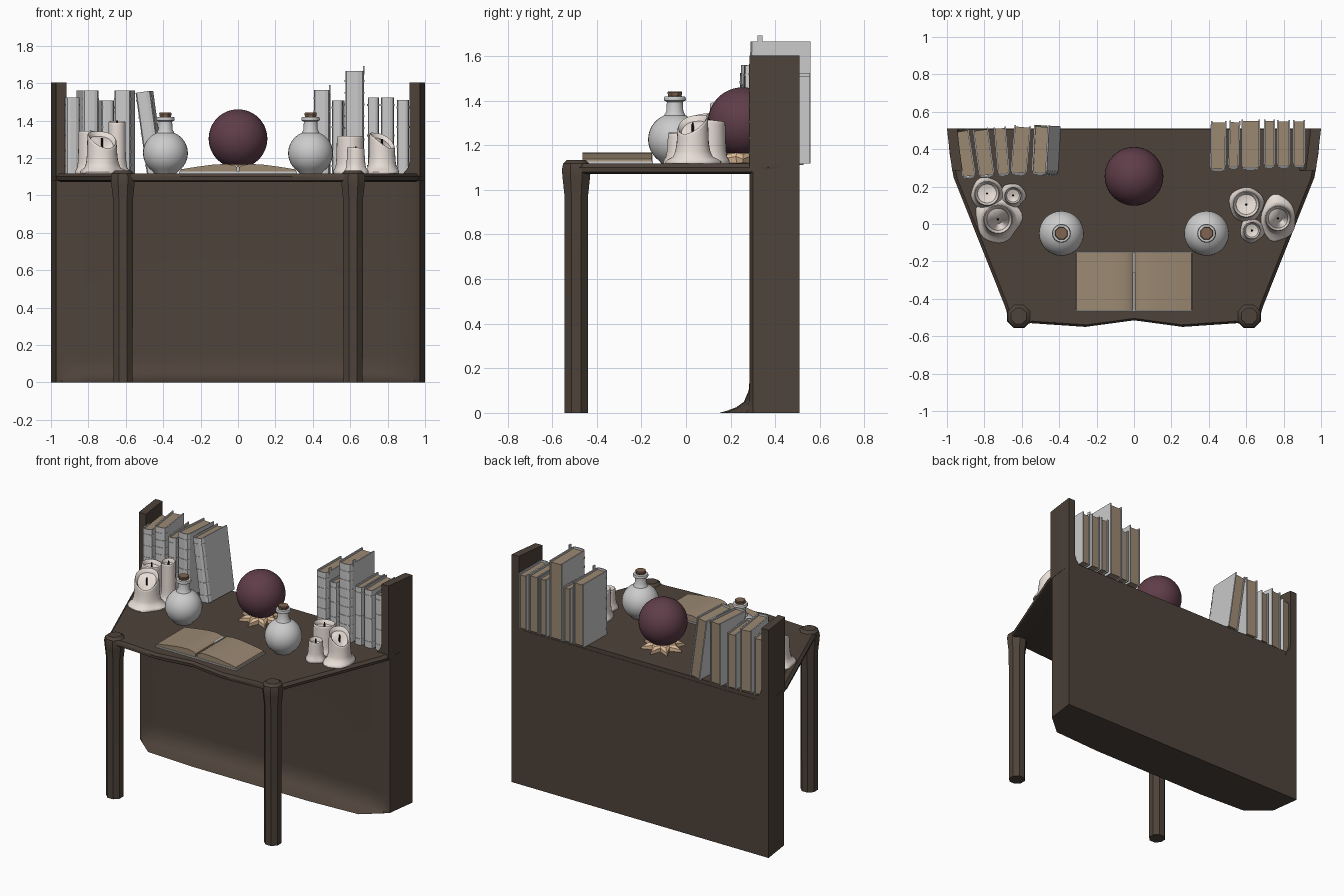
import bpy, bmesh, math
from math import sin, cos, pi, radians
from mathutils import Matrix, Vector

if "Cube" in bpy.data.objects:
    bpy.data.objects.remove(bpy.data.objects["Cube"])

TOP = 1.118  # height of the desk surface


def material(name, rgb):
    m = bpy.data.materials.new(name)
    m.diffuse_color = (*rgb, 1)
    m.use_nodes = True
    m.node_tree.nodes["Principled BSDF"].inputs["Base Color"].default_value = m.diffuse_color
    return m


WOOD = material("dark_wood", (0.075, 0.055, 0.042))
PLUM = material("plum_glass", (0.115, 0.047, 0.065))
PAPER = material("paper", (0.33, 0.25, 0.17))
WAX = material("wax", (0.80, 0.72, 0.67))
CORK = material("cork", (0.22, 0.13, 0.08))
GOLD = material("pale_gold", (0.75, 0.52, 0.32))
BLACK = material("wick_black", (0.01, 0.01, 0.01))


def finish(name, bm, mat=None, smooth=None, matrix=None):
    bmesh.ops.recalc_face_normals(bm, faces=bm.faces)
    if matrix:
        bm.transform(matrix)
    me = bpy.data.meshes.new(name)
    bm.to_mesh(me)
    bm.free()
    if smooth:
        me.shade_smooth()
        me.set_sharp_from_angle(angle=radians(smooth))
    ob = bpy.data.objects.new(name, me)
    bpy.context.collection.objects.link(ob)
    if mat:
        me.materials.append(mat)
    return ob


def add_loft(bm, rings):
    """Skin closed rings of equal length and cap both ends."""
    vs = [[bm.verts.new(p) for p in r] for r in rings]
    n = len(vs[0])
    for a, b in zip(vs, vs[1:]):
        for i in range(n):
            bm.faces.new((a[i], a[(i + 1) % n], b[(i + 1) % n], b[i]))
    bm.faces.new(vs[0][::-1])
    bm.faces.new(vs[-1])


def loft(name, rings, mat=None, smooth=None, matrix=None):
    bm = bmesh.new()
    add_loft(bm, rings)
    return finish(name, bm, mat, smooth, matrix)


def add_box(bm, x0, x1, y0, y1, z0, z1):
    c = [(x0, y0), (x1, y0), (x1, y1), (x0, y1)]
    add_loft(bm, [[(x, y, z) for x, y in c] for z in (z0, z1)])


def lathe(name, profile, pos, n, mat=None, smooth=40, turn=0):
    rings = [[(r * cos(2 * pi * i / n + turn), r * sin(2 * pi * i / n + turn), z)
              for i in range(n)] for r, z in profile]
    return loft(name, rings, mat, smooth, Matrix.Translation(pos))


def mirrored(half):
    """Complete a half outline (right side, back to front) across x = 0."""
    return half + [(-x, y) for x, y in reversed(half) if x > 0]


# Desk top: notched front edge, bevelled rim
outline = mirrored([(0.998, 0.508), (0.985, 0.37), (0.965, 0.25), (0.69, -0.44), (0.675, -0.49),
                    (0.61, -0.55), (0.555, -0.53), (0.26, -0.55), (0, -0.515)])
levels = [(0.97, 1.072), (0.995, 1.08), (1, 1.10), (0.98, TOP)]
loft("desk_top", [[(x * s, y * s if y < 0.4 else y, z) for x, y in outline]
                  for s, z in levels], WOOD, 30)

# Back panel: solid, with its foot flaring forward
rings = []
for z, f in [(0, 0.135), (0.01, 0.10), (0.025, 0.06), (0.05, 0.025), (0.10, 0.004),
             (0.15, 0), (1.09, 0)]:
    rings.append([(x, y, z) for x, y in mirrored(
        [(1, 0.51), (0.985, 0.40), (0.972, 0.30), (0.94, 0.285 - 0.1 * f), (0.82, 0.285 - 0.85 * f),
         (0.45, 0.285 - f), (0, 0.285 - f)])])
loft("back_panel", rings, WOOD, 35)

# Side walls and front legs
for s, side in ((-1, "left"), (1, "right")):
    wall = [(1, 1.08), (1, 1.603), (0.945, 1.603), (0.945, 1.18), (0.935, 1.145), (0.905, 1.11), (0.905, 1.08)]
    loft(side + "_side_wall", [[(s * (x - d), y, z) for x, z in wall]
                               for y, d in ((0.285, 0.028), (0.39, 0.014), (0.51, 0))], WOOD)
    lathe(side + "_front_leg", [(0.056, 0), (0.058, 0.98), (0.066, 1.05), (0.07, 1.09),
                                (0.064, 1.118), (0.045, 1.134)],
          (s * 0.615, -0.492, 0), 8, WOOD, 30, pi / 8)

# Orb and its leafed stand
bm = bmesh.new()
bmesh.ops.create_uvsphere(bm, u_segments=40, v_segments=24, radius=0.157)
finish("orb", bm, PLUM, 60, Matrix.Translation((0, 0.255, 1.303)))
star = []
for tip, valley, zt, zv in [(0.12, 0.07, 1.117, 1.117), (0.148, 0.075, 1.122, 1.12),
                            (0.135, 0.08, 1.138, 1.15), (0.095, 0.075, 1.16, 1.165),
                            (0.06, 0.06, 1.17, 1.17)]:
    star.append([((valley if i % 2 else tip) * cos(pi * i / 8),
                  0.255 + (valley if i % 2 else tip) * sin(pi * i / 8),
                  zv if i % 2 else zt) for i in range(16)])
loft("orb_stand", star, GOLD)

# Round flasks with corks
flask = [(0.06, TOP)]
for k in range(1, 15):
    a = radians(-62 + k * 9.2)
    flask.append((0.12 * cos(a), 1.226 + 0.118 * sin(a)))
flask += [(0.045, 1.34), (0.038, 1.352), (0.036, 1.395), (0.048, 1.40), (0.05, 1.408), (0.046, 1.418), (0.03, 1.42)]
for s, side in ((-1, "left"), (1, "right")):
    lathe(side + "_flask", flask, (s * 0.388, -0.05, 0), 32)
    lathe(side + "_cork", [(0.030, 1.41), (0.036, 1.436), (0.033, 1.442)],
          (s * 0.388, -0.05, 0), 8, CORK, 30, pi / 8)


# Open book
def page_half(s):
    return [(s * x, z) for x, z in [(0.006, 1.15), (0.02, 1.16), (0.06, 1.168), (0.13, 1.165),
                                    (0.22, 1.153), (0.308, 1.139), (0.312, 1.127), (0.006, 1.127)]]


for s, side in ((-1, "left"), (1, "right")):
    loft(side + "_open_pages", [[(x, y, z) for x, z in page_half(s)] for y in (-0.463, -0.153)], PAPER, 30)
bm = bmesh.new()
add_box(bm, -0.316, 0.316, -0.468, -0.148, TOP - 0.002, 1.127)
finish("open_book_cover", bm)
bm = bmesh.new()
add_box(bm, -0.006, 0.006, -0.26, -0.15, 1.125, 1.156)
finish("open_book_ribbon", bm)


# Standing books: wrapped cover with ribbed spine, page block inside
def cover_profile(w, d, t):
    return [(-w / 2 - t, d), (-w / 2 - t, 0.022), (-w * 0.42, 0.006 - t), (-w * 0.2, -t),
            (w * 0.2, -t), (w * 0.42, 0.006 - t), (w / 2 + t, 0.022), (w / 2 + t, d)]


def book(name, x, y, w, d, h, turn=0, lean=0, ribs=5, tab=False):
    m = (Matrix.Translation((x, y, TOP)) @ Matrix.Rotation(radians(turn), 4, "Z")
         @ Matrix.Rotation(radians(lean), 4, "Y"))
    outer = cover_profile(w - 0.006, d, 0)
    inner = [(px, py) for px, py in reversed(cover_profile(w - 0.006, d, -0.008))]
    bm = bmesh.new()
    add_loft(bm, [[(px, py, z) for px, py in outer + inner] for z in (0, h)])
    for k in range(ribs):
        z = h * (0.1 + 0.8 * k / (ribs - 1))
        rib = cover_profile(w - 0.006, 0.026, 0.003)
        add_loft(bm, [[(px, py, z + e) for px, py in rib] for e in (-0.005, 0.005)])
    if tab:
        add_box(bm, w / 2 - 0.008, w / 2, 0.03, 0.052, h - 0.02, h + 0.026)
    finish(name + "_cover", bm, None, None, m)
    bm = bmesh.new()
    add_box(bm, -w / 2 + 0.008, w / 2 - 0.008, 0.012, d - 0.008, 0.006, h - 0.012)
    finish(name + "_pages", bm, PAPER, None, m)


shelf = [  # x, y, width, depth, height, turn, lean, ribs
    (-0.880, 0.245, 0.080, 0.262, 0.405, 9, 0, 5), (-0.785, 0.250, 0.090, 0.262, 0.442, 8, 0, 8),
    (-0.695, 0.258, 0.072, 0.262, 0.390, 5, 0, 4), (-0.618, 0.262, 0.095, 0.265, 0.442, -5, 0, 6),
    (-0.447, 0.260, 0.088, 0.265, 0.440, -3, -8, 5), (0.448, 0.283, 0.090, 0.268, 0.446, -1, 0, 6),
    (0.531, 0.295, 0.064, 0.257, 0.390, -2, 0, 4), (0.623, 0.290, 0.105, 0.268, 0.548, 0, 0, 8),
    (0.724, 0.300, 0.066, 0.258, 0.406, 0, 0, 3), (0.799, 0.300, 0.076, 0.256, 0.406, 0, 0, 3),
    (0.883, 0.302, 0.070, 0.254, 0.392, 0, 0, 4)]
for i, (x, y, w, d, h, turn, lean, ribs) in enumerate(shelf):
    book(f"book_{i + 1}", x, y, w, d, h, turn, lean, ribs, tab=i in (5, 7))


# Candles: melted pool, shaft, slanted rim with hollow, wick
def candle(name, x, y, r, height, slant=0.01, toward=-90, pool=1.4, phase=0.0, stretch=1.0):
    n = 28
    ang = [2 * pi * i / n for i in range(n)]
    a0 = radians(toward)

    def rim(a, dz=0.0):
        return height - slant * ((1 + cos(a - a0)) / 2) ** 1.5 + dz

    def blob(a, k):
        wave = 0.12 * sin(3 * a + phase) + 0.08 * sin(5 * a + 2 * phase)
        return r * (1 + (pool - 1) * k * (1 + 1.4 * wave))

    rings = []
    for k, z in [(1, 0), (1.05, 0.008), (0.85, 0.018), (0.4, 0.03), (0.18, 0.055), (0.05, 0.09)]:
        rings.append([(blob(a, k) * cos(a), blob(a, k) * sin(a) * (1 + (stretch - 1) * min(k, 1)), z)
                      for a in ang])
    for k, dz in [(0.98, -0.012), (0.97, -0.003), (0.92, 0.002), (0.84, -0.004), (0.74, -0.025), (0.3, -0.034)]:
        rings.append([(r * k * cos(a), r * k * sin(a), rim(a, dz)) for a in ang])
    loft(name, rings, WAX, 50, Matrix.Translation((x, y, TOP)))
    mid = height - slant * 0.45
    lathe(name + "_wick", [(0.006, mid - 0.05), (0.006, mid - 0.01), (0.004, mid + 0.008)],
          (x, y, TOP), 6, BLACK)


candle("left_big_candle", -0.727, 0.025, 0.080, 0.222, 0.09, -65, 1.5, 0.6)
candle("left_rear_candle", -0.786, 0.163, 0.068, 0.225, 0.012, 40, 1.25, 2.0)
candle("left_slim_candle", -0.647, 0.152, 0.046, 0.278, 0.008, -90, 1.4, 1.0)
candle("right_big_candle", 0.770, 0.030, 0.070, 0.215, 0.085, -35, 1.3, 2.4, 1.35)
candle("right_rear_candle", 0.600, 0.105, 0.073, 0.198, 0.012, 90, 1.25, 0.3)
candle("right_small_candle", 0.630, -0.035, 0.047, 0.138, 0.006, 0, 1.35, 1.5)
